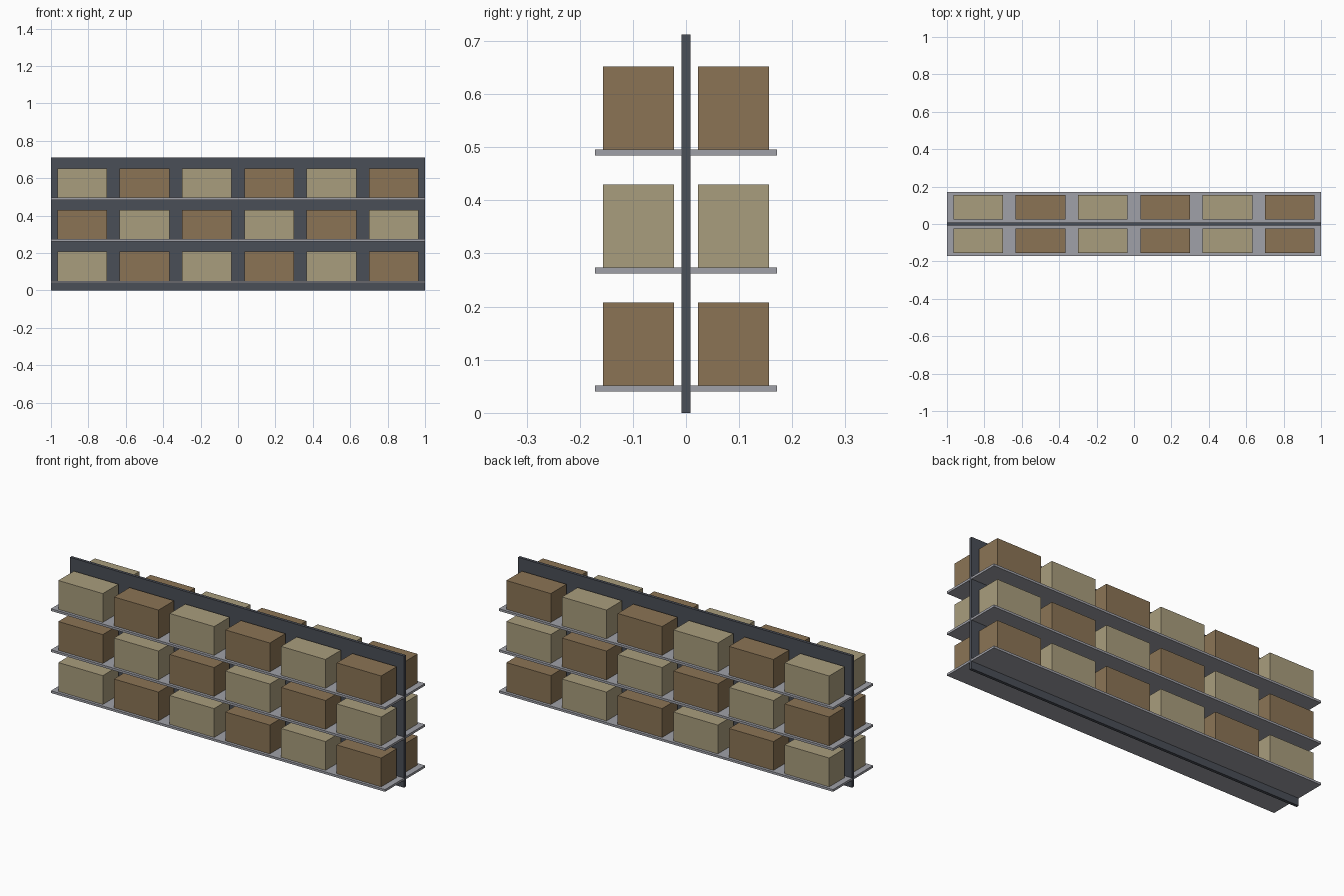
import bpy
import bmesh
from mathutils import Matrix, Vector

default = bpy.data.objects.get("Cube")
if default:
    bpy.data.objects.remove(default, do_unlink=True)


def material(name, hex_code):
    """Flat material from an sRGB hex string, stored as linear values."""
    srgb = [c / 255 for c in bytes.fromhex(hex_code)]
    rgba = [c / 12.92 if c < 0.04 else ((c + 0.055) / 1.055) ** 2.4 for c in srgb] + [1]
    mat = bpy.data.materials.new(name)
    mat.use_nodes = True
    mat.diffuse_color = rgba
    bsdf = next(n for n in mat.node_tree.nodes if n.type == "BSDF_PRINCIPLED")
    bsdf.inputs["Base Color"].default_value = rgba
    return mat


def box(name, low, high, mat):
    """Axis-aligned box between two opposite corners."""
    low, high = Vector(low), Vector(high)
    bm = bmesh.new()
    bmesh.ops.create_cube(bm, size=1, matrix=Matrix.Diagonal((high - low).to_4d()))
    mesh = bpy.data.meshes.new(name)
    bm.to_mesh(mesh)
    bm.free()
    mesh.materials.append(mat)
    obj = bpy.data.objects.new(name, mesh)
    obj.location = (low + high) / 2
    bpy.context.collection.objects.link(obj)


dark = material("dark_steel", "4A4E57")
grey = material("shelf_grey", "A0A1A8")
tan = material("tan_carton", "A99D7D")
brown = material("brown_carton", "8B7455")

LEVELS, COLUMNS = 3, 6
PITCH = 2 / COLUMNS
PANEL_Y = 0.008
SHELF_Y = 0.171
BOX_NEAR, BOX_FAR = 0.023, 0.156
BOX_HALF, BOX_HEIGHT = 0.133, 0.156

# Central back panel
box("back_panel", (-1, -PANEL_Y, 0), (1, PANEL_Y, 0.712), dark)

# Shelves and alternating cartons on both sides of the panel
for side, label in ((-1, "front"), (1, "back")):
    for level in range(LEVELS):
        bottom = 0.04 + 0.222 * level
        top = bottom + 0.012
        y0, y1 = sorted((side * PANEL_Y, side * SHELF_Y))
        box(f"{label}_shelf_{level + 1}", (-1, y0, bottom), (1, y1, top), grey)

        y0, y1 = sorted((side * BOX_NEAR, side * BOX_FAR))
        for col in range(COLUMNS):
            x = -1 + PITCH * (col + 0.5)
            mat = brown if (level + col) % 2 else tan
            box(f"{label}_carton_{level + 1}_{col + 1}",
                (x - BOX_HALF, y0, top), (x + BOX_HALF, y1, top + BOX_HEIGHT), mat)
